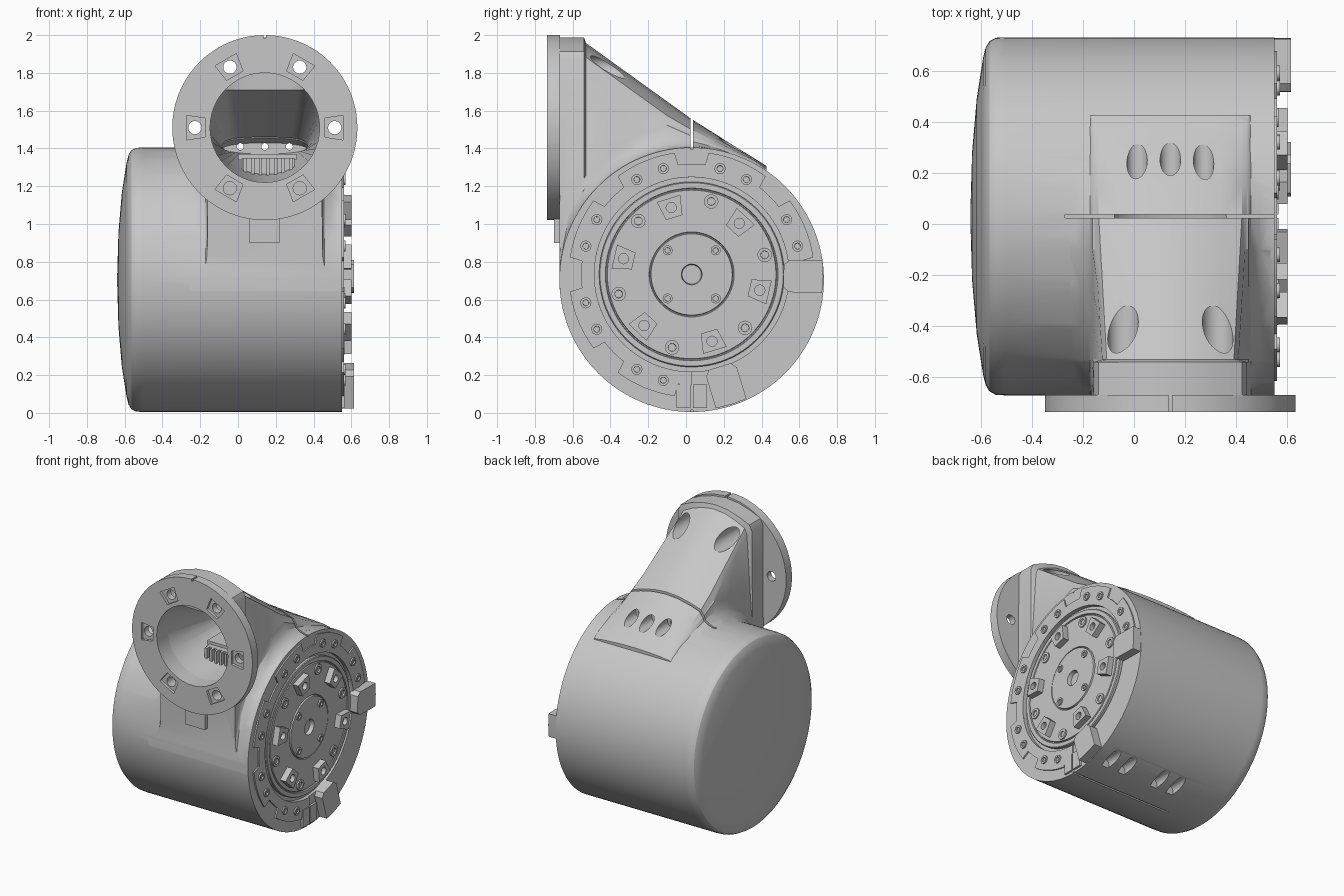
import bpy, bmesh
from math import pi, cos, sin, radians, sqrt
from mathutils import Matrix, Vector

if "Cube" in bpy.data.objects:
    bpy.data.objects.remove(bpy.data.objects["Cube"], do_unlink=True)

grey = bpy.data.materials.new("cast_grey")
grey.use_nodes = True
grey.diffuse_color = (0.57, 0.57, 0.57, 1)
grey.node_tree.nodes["Principled BSDF"].inputs["Base Color"].default_value = grey.diffuse_color

DRUM = Vector((0, 0.03, 0.705))      # axis of the drum, along x
FACE = Vector((0, 0.03, 0.733))      # slightly raised axis of the end face parts
PORT = Vector((0.142, 0, 1.51))      # axis of the flange, along y
AXIS = {"X": Matrix.Rotation(pi / 2, 4, "Y"), "Y": Matrix.Rotation(-pi / 2, 4, "X")}


def finish(name, bm):
    bmesh.ops.recalc_face_normals(bm, faces=bm.faces)
    mesh = bpy.data.meshes.new(name)
    bm.to_mesh(mesh)
    bm.free()
    mesh.materials.append(grey)
    ob = bpy.data.objects.new(name, mesh)
    bpy.context.collection.objects.link(ob)
    return ob


def rod(name, axis, centre, r, lo, hi, seg=32):
    bm = bmesh.new()
    bmesh.ops.create_cone(bm, cap_ends=True, segments=seg, radius1=r, radius2=r, depth=hi - lo)
    mid = Vector(centre)
    mid["XY".index(axis)] = (lo + hi) / 2
    bm.transform(Matrix.Translation(mid) @ AXIS[axis])
    return finish(name, bm)


def box(name, lo, hi):
    bm = bmesh.new()
    lo, hi = Vector(lo), Vector(hi)
    bmesh.ops.create_cube(bm, size=1)
    bm.transform(Matrix.Translation((lo + hi) / 2) @ Matrix.Diagonal((*(hi - lo), 1)))
    return finish(name, bm)


def loft(name, rings):
    """Skin closed loops of points and cap both ends."""
    bm = bmesh.new()
    loops = [[bm.verts.new(p) for p in ring] for ring in rings]
    for a, b in zip(loops, loops[1:]):
        for i in range(len(a)):
            j = (i + 1) % len(a)
            bm.faces.new((a[i], a[j], b[j], b[i]))
    bm.faces.new(loops[0])
    bm.faces.new(loops[-1])
    return finish(name, bm)


def lathe(name, profile, centre, seg):
    """Stack circles given as (x, radius) along the x axis."""
    turn = [2 * pi * i / seg for i in range(seg)]
    return loft(name, [[centre + Vector((x, r * cos(a), r * sin(a))) for a in turn] for x, r in profile])


def prism(name, pts, lo, hi, mat):
    """Extrude a (y, z) outline along x, then place it."""
    return loft(name, [[mat @ Vector((x, y, z)) for y, z in pts] for x in (lo, hi)])


def boolean(ob, cutters, op="DIFFERENCE"):
    for c in cutters:
        m = ob.modifiers.new("cut", "BOOLEAN")
        m.operation, m.solver, m.object = op, "EXACT", c
    dg = bpy.context.evaluated_depsgraph_get()
    ob.data = bpy.data.meshes.new_from_object(ob.evaluated_get(dg))
    ob.modifiers.clear()
    for c in cutters:
        bpy.data.objects.remove(c, do_unlink=True)


def polar(r, deg):
    a = radians(deg)
    return FACE + Vector((0, r * cos(a), r * sin(a)))


def on_face(deg):
    return Matrix.Translation(FACE) @ Matrix.Rotation(radians(deg), 4, "X")


# Drum with domed back cap
body = lathe("drum_body", [
    (-.64, .01), (-.633, .25), (-.615, .46), (-.59, .62), (-.58, .66), (-.565, .685), (-.54, .698),
    (-.5, .7), (.55, .7)], DRUM, 128)

# Sloping neck: sections with an arched top and flared foot, flattening towards the back
sections = []
for y in (-.67, -.62, -.54, -.53, -.4, -.25, -.1, .03, .15, .27, .36, .4, .425):
    if y < -.535:
        top, taper = 1.988, 1
    else:
        top = 1.555 - (.72 if y < .03 else .625) * (y - .03)
        taper = min(1, 1 - .2 * (.03 - y)) if y < .41 else .88
    arch = min(1, max(.15, .75 - 1.9 * (y - .03)))
    edge = top - .12 * arch
    foot = min(DRUM.z + sqrt(.49 - (y - DRUM.y) ** 2 + 1e-6), edge - .02)
    h = min(.13, edge - foot)
    half = [(.4, foot - .06), (.4, foot - .004), (.35, foot + .2 * h), (.315, foot + .55 * h),
            (.305, foot + h), (.3 * taper, edge + .003), (.28 * taper, top - .075 * arch),
            (.2 * taper, top - .04 * arch), (.1 * taper, top - .01 * arch), (0, top)]
    outline = half + [(-x, z) for x, z in half[-2::-1]]
    sections.append([(PORT.x + x, y, z) for x, z in outline])
boolean(body, [loft("neck", sections)], "UNION")

# Tapering cavity behind the flange, with a lowered flat roof
turn = [2 * pi * i / 48 for i in range(48)]
cutters = [loft("cavity_cutter", [
    [(PORT.x + rx * cos(a), y, min(roof, z + rz * sin(a))) for a in turn]
    for y, z, rx, rz, roof in ((-.9, 1.51, .29, .29, 2), (-.61, 1.51, .29, .29, 2),
                               (-.605, 1.51, .29, .29, 1.71), (.1, 1.4, .22, .03, 2))])]

# Joint slits, bolt pockets in the neck and in the underside, end face recess
cutters += [box("top_slit", (-.27, .023, 1.395), (.57, .037, 1.7)),
            box("bottom_slit", (-.27, .023, -.1), (.57, .037, .015)),
            rod("face_recess", "X", FACE, .515, .53, .7, 96)]
for s in (-1, 1):
    cutters += [rod("flange_pocket", "Y", (PORT.x + s * .185, 0, 1.83), .06, -.68, 0),
                rod("lower_pocket", "Y", (PORT.x + s * .185, 0, 1.19), .036, -.68, -.4)]
for dx in (-.13, 0, .13):
    cutters += [rod("neck_pocket", "Y", (PORT.x + dx, 0, 1.415), .04, .14, .6),
                rod("neck_bore", "Y", (PORT.x + dx, 0, 1.41), .018, 0, .2)]
cutters += [rod("under_pocket", "Y", (PORT.x + dx, 0, .05), .036, .2, .6) for dx in (-.28, -.14, .14, .28)]
boolean(body, cutters)

# Flange disc with six bolt holes in square recesses
flange = rod("flange", "Y", PORT, .49, -.735, -.668, 96)
cutters = [rod("bore", "Y", PORT, .29, -.9, -.5, 48),
           box("key_slot", (.135, -.8, 1.985), (.149, -.6, 2.1))]
for k in range(6):
    a = k * pi / 3
    p = PORT + Vector((.37 * cos(a), 0, .37 * sin(a)))
    cutters.append(rod("bolt_hole", "Y", p, .035, -.8, -.6))
    turned = Matrix.Translation(PORT) @ Matrix.Rotation(-a, 4, "Y") @ Matrix.Rotation(-pi / 2, 4, "Z")
    cutters.append(prism("recess", [(.318, -.05), (.318, .05), (.415, .065), (.415, -.065)],
                         .715, .8, turned))
boolean(flange, cutters)

# Key tab below the flange
box("flange_key", (.06, -.7, .9), (.22, -.6, 1.03))

# Ribbed connector inside the cavity
box("connector_block", (.02, -.4, 1.15), (.3, -.16, 1.35))
box("connector_cap", (.0, -.36, 1.34), (.31, -.14, 1.37))
for k in range(7):
    x = .03 + k * .04
    box("connector_rib", (x, -.43, 1.2), (x + .018, -.39, 1.35))

# Stepped output disc with hub and centre bore
lathe("output_disc", [
    (.52, .49), (.55, .49), (.555, .485), (.555, .457), (.545, .454), (.545, .449), (.555, .446),
    (.555, .225), (.545, .222), (.545, .218), (.56, .215), (.56, .055), (.525, .05)], FACE, 96)

# Notched bolt ring over three quarters of the end face
ring = []
for d in range(0, 271):
    r = .585 if min(d % 45, 45 - d % 45) < 8 else .65
    ring.append((r * cos(radians(d)), r * sin(radians(d))))
ring += [(.515 * cos(radians(d)), .515 * sin(radians(d))) for d in range(270, -1, -3)]
prism("bolt_ring", ring, .545, .56, Matrix.Translation(FACE))

# Split lug at the lowest point of the rim
for lo, hi in ((-.05, .023), (.037, .11)):
    box("rim_lug", (.54, lo, .025), (.565, hi, .15))


# Cap screws
def screw(p, x, r):
    lathe("screw", [(x - .02, r), (x + .01, r), (x + .01, r * .55), (x - .012, r * .5)], p, 20)


for quarter in (0, 90, 180):
    for d in (15, 30, 60, 75):
        screw(polar(.58, quarter + d), .56, .029)
for k in range(6):
    screw(polar(.4, 75 + 60 * k), .555, .038)
for k in range(4):
    screw(polar(.18, 45 + 90 * k), .56, .026)

# Raised drive pads, each with a hole
for k in range(6):
    d = 107 + 60 * k
    pad = prism("drive_pad", [(.315, -.045), (.315, .045), (.42, .065), (.42, -.065)],
                .55, .6, on_face(d))
    boolean(pad, [rod("pad_hole", "X", polar(.37, d), .027, .57, .7, 20)])

# Two large stop tabs reaching the rim
for d, shift in ((-1, -.003), (-73, .02)):
    prism("stop_tab", [(.49, -.06), (.52, -.085), (.695, -.085), (.7, 0), (.695, .085),
                       (.52, .085), (.49, .06)], .545, .613,
          on_face(d) @ Matrix.Translation((0, shift, 0)))

# Smooth shading with crisp edges
bpy.ops.object.select_all(action="DESELECT")
for ob in bpy.context.collection.objects:
    if ob.type == "MESH" and grey.name in ob.data.materials:
        ob.select_set(True)
        bpy.context.view_layer.objects.active = ob
bpy.ops.object.shade_smooth_by_angle(angle=radians(30))
